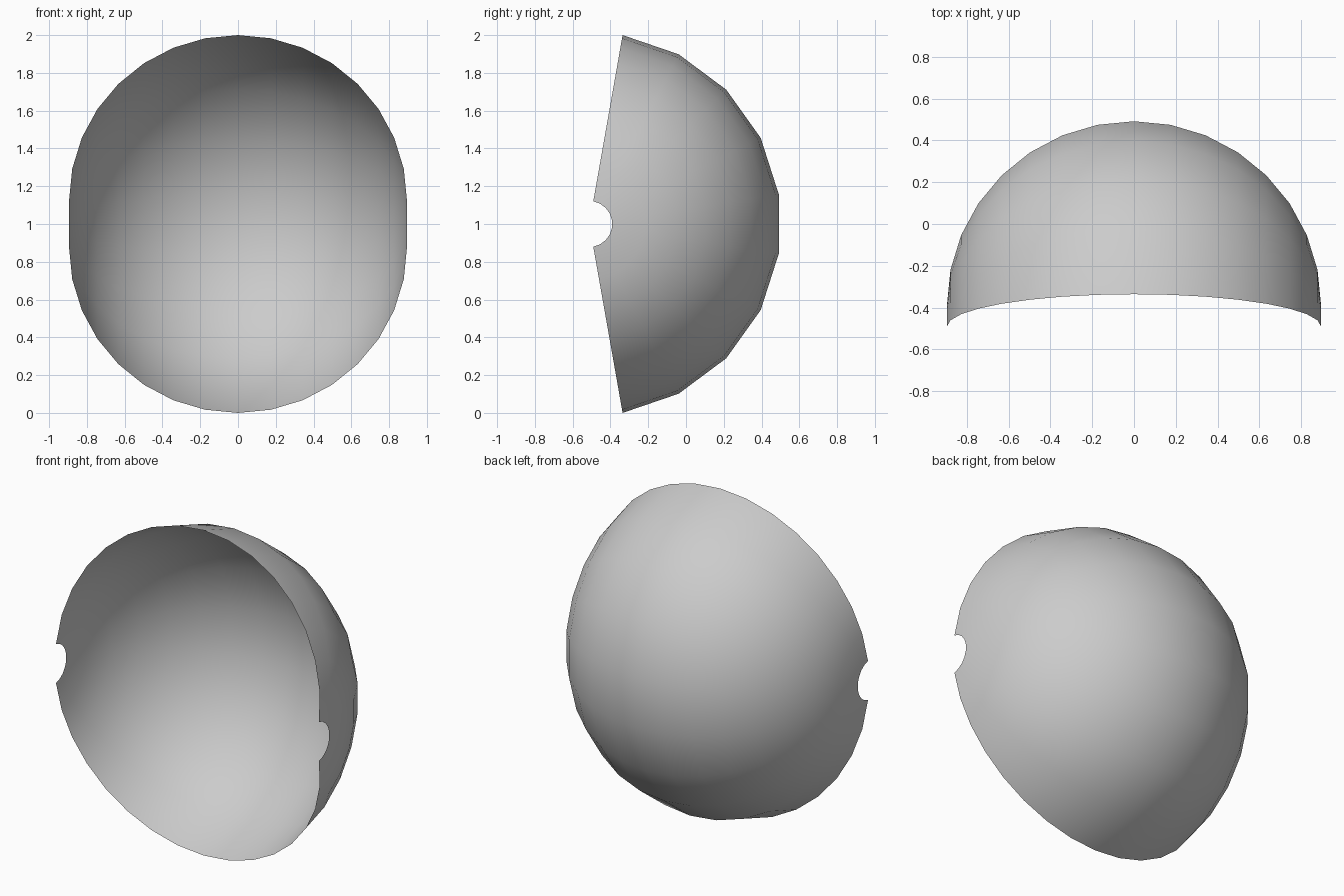
import bpy, bmesh
from math import sin, cos, pi, radians
from mathutils import Vector, Matrix

if "Cube" in bpy.data.objects:
    bpy.data.objects.remove(bpy.data.objects["Cube"])

HALF_WIDTH = 0.895            # pivot hole distance from the middle
RADIUS = 1 / sin(radians(80))  # rim tips land on z = 0 and z = 2
SWEEP = radians(160)
CENTRE = Vector((0, -0.512, 1))

bm = bmesh.new()

# Rounded side-to-side profile, ending at the pivot holes
profile = []
for i in range(17):
    t = -pi / 2 + pi * i / 16
    r = RADIUS * (0.12 + 0.88 * cos(t))
    profile.append(bm.verts.new((HALF_WIDTH * sin(t), r, 0)))
edges = [bm.edges.new(pair) for pair in zip(profile, profile[1:])]

# Start at the lower rim, then sweep around the pivot axis to the upper rim
bmesh.ops.rotate(bm, verts=profile, cent=(0, 0, 0),
                 matrix=Matrix.Rotation(-SWEEP / 2, 3, 'X'))
bmesh.ops.spin(bm, geom=profile + edges, cent=(0, 0, 0), axis=(1, 0, 0),
               angle=SWEEP, steps=9)

# Face outward, smooth shaded
for f in bm.faces:
    f.normal_update()
    if f.normal.dot(f.calc_center_median()) < 0:
        f.normal_flip()
    f.smooth = True
bmesh.ops.translate(bm, verts=bm.verts, vec=CENTRE)

mesh = bpy.data.meshes.new("visor_shell")
bm.to_mesh(mesh)
bm.free()
bpy.context.collection.objects.link(bpy.data.objects.new("visor_shell", mesh))
